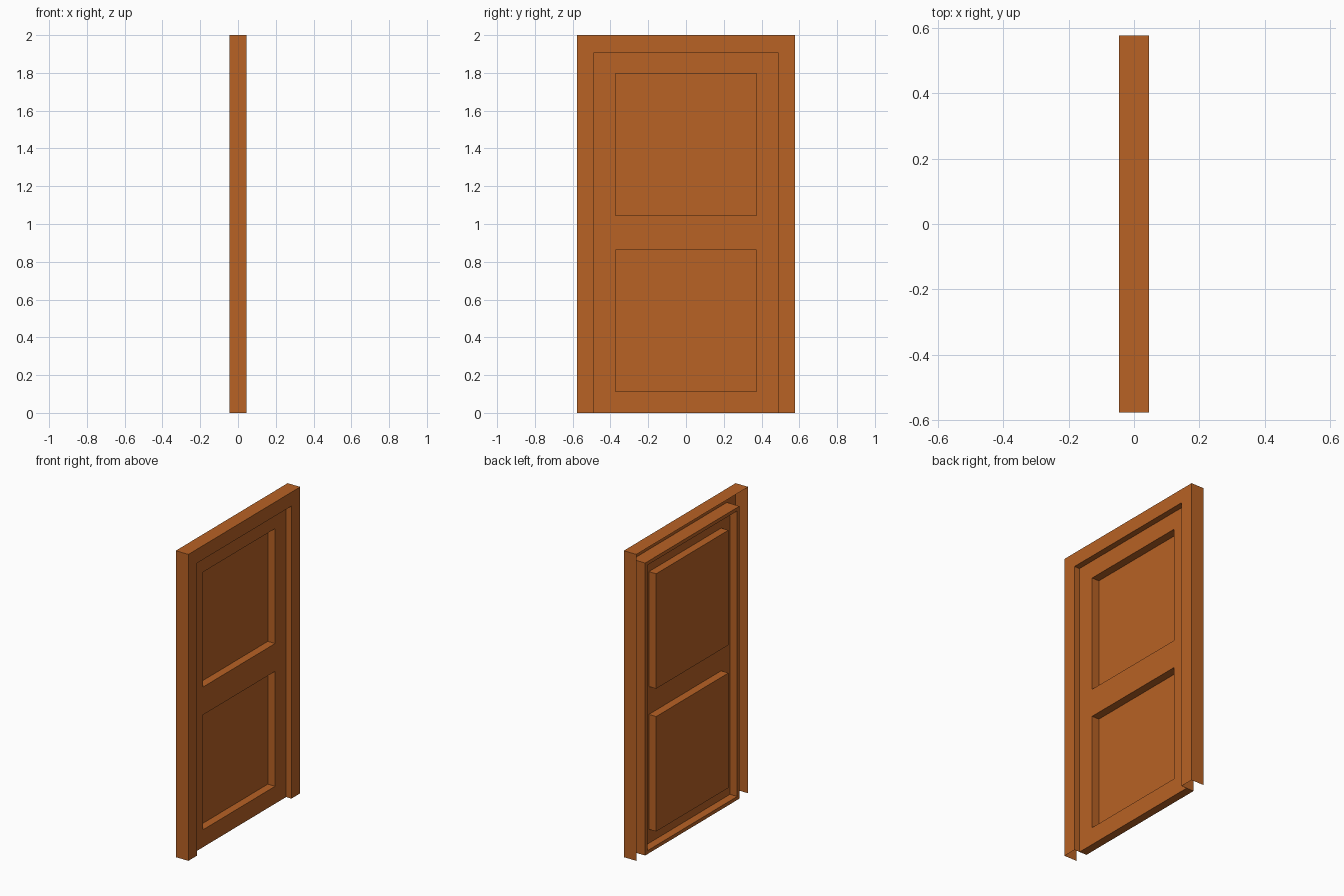
import bpy, bmesh

if "Cube" in bpy.data.objects:
    bpy.data.objects.remove(bpy.data.objects["Cube"])

U = 2 / 22                 # module: width of the frame and the rails
FRONT, BACK = U / 2, -U / 2
LEAF = 0.007               # plane of the recessed door leaf
W = 0.577                  # half width of the frame

outer = (-W, W, 0, 2)
opening = (-W + U, W - U, 0, 2 - U)
lip = U / 4
inner = (opening[0] + lip, opening[1] - lip, lip, opening[3] - lip)
py = inner[1] - U
z0, z3 = inner[2] + U, inner[3] - U
mid = (z0 + z3) / 2
panels = [(-py, py, z0, mid - U), (-py, py, mid + U, z3)]

wood = bpy.data.materials.new("wood")
wood.diffuse_color = (0.48, 0.122, 0.018, 1)
wood.use_nodes = True
wood.node_tree.nodes["Principled BSDF"].inputs["Base Color"].default_value = wood.diffuse_color


def ring(r, x):
    y0, y1, a, b = r
    return [(x, y0, a), (x, y1, a), (x, y1, b), (x, y0, b)]


def quad(bm, pts):
    bm.faces.new([bm.verts.new(p) for p in pts])


def bridge(bm, ra, xa, rb, xb, bottom=True):
    """Band of quads between two rectangles, optionally open at the floor."""
    a, b = ring(ra, xa), ring(rb, xb)
    for i in range(0 if bottom else 1, 4):
        j = (i + 1) % 4
        quad(bm, [a[i], a[j], b[j], b[i]])


def finish(bm, name):
    bmesh.ops.remove_doubles(bm, verts=bm.verts, dist=1e-5)
    me = bpy.data.meshes.new(name)
    bm.to_mesh(me)
    bm.free()
    me.materials.append(wood)
    bpy.context.collection.objects.link(bpy.data.objects.new(name, me))


# Door frame: thin shell, open at the back and at the floor
bm = bmesh.new()
bridge(bm, outer, BACK, outer, FRONT, False)
bridge(bm, outer, FRONT, opening, FRONT, False)
bridge(bm, opening, FRONT, opening, LEAF, False)
finish(bm, "door_frame")

# Door leaf: front sheet around the two panels
bm = bmesh.new()
ys = [opening[0], -py, py, opening[1]]
zs = [0, z0, mid - U, mid + U, z3, opening[3]]
for i in range(3):
    for j in range(5):
        if not (i == 1 and j in (1, 3)):
            quad(bm, ring((ys[i], ys[i + 1], zs[j], zs[j + 1]), LEAF))
# Sunken panels
for p in panels:
    bridge(bm, p, LEAF, p, BACK)
    quad(bm, ring(p, BACK))
finish(bm, "door_leaf")

# Edge rim of the leaf, turned back behind the sheet
bm = bmesh.new()
bridge(bm, opening, BACK, opening, LEAF)
bridge(bm, inner, BACK, opening, BACK)
bridge(bm, inner, LEAF, inner, BACK)
finish(bm, "leaf_rim")
